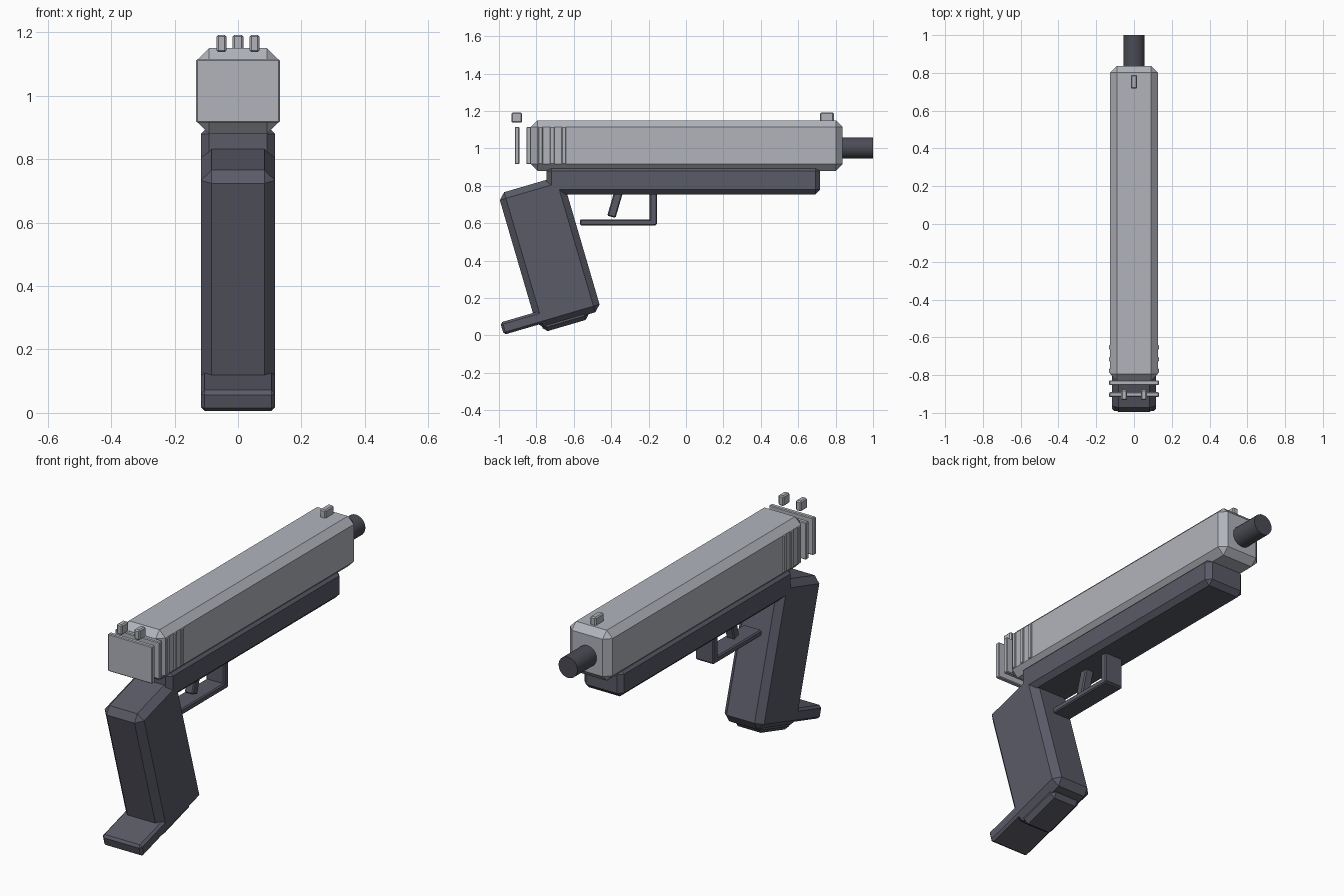
import bpy, bmesh, math
from mathutils import Matrix, Vector

default = bpy.data.objects.get("Cube")
if default:
    bpy.data.objects.remove(default, do_unlink=True)


def material(name, rgb):
    m = bpy.data.materials.new(name)
    m.use_nodes = True
    m.diffuse_color = (*rgb, 1)
    node = next(n for n in m.node_tree.nodes if n.type == 'BSDF_PRINCIPLED')
    node.inputs["Base Color"].default_value = (*rgb, 1)
    return m


STEEL = material("light steel", (0.44, 0.455, 0.50))
POLYMER = material("dark polymer", (0.10, 0.103, 0.135))
BARREL = material("barrel grey", (0.07, 0.072, 0.09))

TILT = 0.285
RAKE = Matrix.Rotation(TILT, 4, 'X')


def finish(name, bm, mat):
    mesh = bpy.data.meshes.new(name)
    bm.to_mesh(mesh)
    bm.free()
    mesh.materials.append(mat)
    obj = bpy.data.objects.new(name, mesh)
    bpy.context.collection.objects.link(obj)
    return obj


def block(name, x, y, z, bevel, mat, turn=None):
    """Chamfered box from (min, max) ranges, optionally turned afterwards."""
    bm = bmesh.new()
    bmesh.ops.create_cube(bm, size=1)
    size = Vector([b - a for a, b in (x, y, z)])
    mid = Vector([(a + b) / 2 for a, b in (x, y, z)])
    bmesh.ops.scale(bm, vec=size, verts=bm.verts)
    bmesh.ops.translate(bm, vec=mid, verts=bm.verts)
    bmesh.ops.bevel(bm, geom=bm.edges[:], offset=bevel, offset_type='OFFSET',
                    segments=1, profile=0.5, affect='EDGES')
    if turn:
        bmesh.ops.transform(bm, matrix=turn, verts=bm.verts)
    return finish(name, bm, mat)


def wide(half):
    return (-half, half)


# Slide with its rear grip ribs
block("slide", wide(0.126), (-0.83, 0.837), (0.88, 1.15), 0.035, STEEL)
for i in range(5):
    y = -0.903 + i * 0.0625
    block(f"slide_rib_{i + 1}", wide(0.132), (y - 0.0125, y + 0.0125),
          (0.915, 1.115), 0.004, STEEL)

# Sights
block("front_sight", wide(0.017), (0.717, 0.79), (1.13, 1.192), 0.006, STEEL)
for side, x in (("left", 0.052), ("right", -0.052)):
    block(f"rear_sight_{side}", (x - 0.016, x + 0.016), (-0.933, -0.877),
          (1.137, 1.192), 0.006, STEEL)

# Barrel
bm = bmesh.new()
bmesh.ops.create_cone(bm, cap_ends=True, segments=24, radius1=0.056,
                      radius2=0.056, depth=0.4)
bmesh.ops.transform(bm, verts=bm.verts, matrix=Matrix.Translation((0, 0.8, 1.002))
                    @ Matrix.Rotation(math.pi / 2, 4, 'X'))
barrel = finish("barrel", bm, BARREL)
bpy.context.view_layer.objects.active = barrel
barrel.select_set(True)
bpy.ops.object.shade_smooth_by_angle(angle=math.radians(30))

# Frame under the slide
block("frame", wide(0.117), (-0.745, 0.717), (0.754, 0.904), 0.025, POLYMER)

# Raked grip, its flared base and the magazine end, in the grip's own axes
block("grip", wide(0.117), (-0.752, -0.397), (0.255, 1.008), 0.034, POLYMER, RAKE)
block("grip_base", wide(0.117), (-0.934, -0.55), (0.277, 0.345), 0.012, POLYMER, RAKE)
block("magazine_end", wide(0.09), (-0.725, -0.47), (0.23, 0.33), 0.022, POLYMER, RAKE)

# Trigger guard and trigger
block("guard_bar", wide(0.054), (-0.567, -0.157), (0.588, 0.62), 0.006, POLYMER)
block("guard_post", wide(0.054), (-0.194, -0.155), (0.592, 0.78), 0.006, POLYMER)
block("trigger", wide(0.025), wide(0.023), (-0.075, 0.09), 0.006, POLYMER,
      Matrix.Translation((0, -0.378, 0.706)) @ Matrix.Rotation(-TILT, 4, 'X'))
